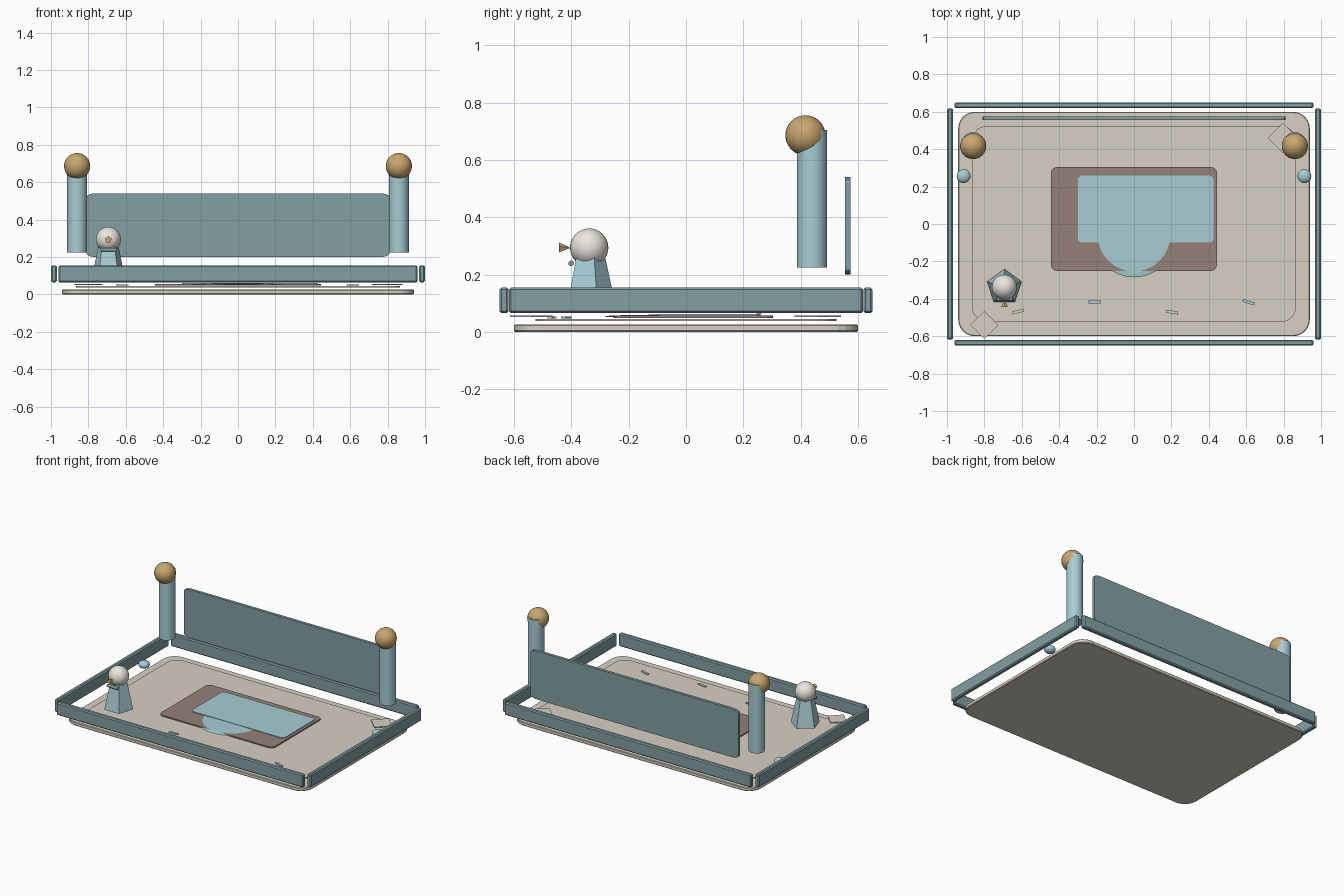
import bpy, bmesh
from math import pi, sin, cos, radians
from mathutils import Matrix, Vector

if "Cube" in bpy.data.objects:
    bpy.data.objects.remove(bpy.data.objects["Cube"])


def material(name, rgb):
    m = bpy.data.materials.new(name)
    m.diffuse_color = (*rgb, 1)
    m.use_nodes = True
    m.node_tree.nodes["Principled BSDF"].inputs["Base Color"].default_value = m.diffuse_color
    return m


SLATE = material("slate_blue", (0.23, 0.35, 0.37))
AQUA = material("aqua", (0.39, 0.61, 0.66))
STONE = material("stone", (0.68, 0.63, 0.55))
BROWN = material("brown", (0.30, 0.22, 0.19))
GOLD = material("gold", (0.58, 0.38, 0.16))
IVORY = material("ivory", (0.83, 0.79, 0.73))


def finish(name, bm, mat, matrix, smooth=False):
    me = bpy.data.meshes.new(name)
    bmesh.ops.recalc_face_normals(bm, faces=bm.faces[:])
    bm.to_mesh(me)
    bm.free()
    ob = bpy.data.objects.new(name, me)
    bpy.context.collection.objects.link(ob)
    ob.matrix_world = matrix
    me.materials.append(mat)
    if smooth:
        bpy.context.view_layer.objects.active = ob
        bpy.ops.object.select_all(action='DESELECT')
        ob.select_set(True)
        bpy.ops.object.shade_smooth_by_angle(angle=radians(35))
    return ob


def bevel(ob, width, segments=1):
    b = ob.modifiers.new("bevel", 'BEVEL')
    b.width = width
    b.segments = segments
    b.limit_method = 'ANGLE'
    b.angle_limit = radians(50)


def box(name, loc, size, mat, rot=0, edge=0.0):
    bm = bmesh.new()
    bmesh.ops.create_cube(bm, size=1)
    bmesh.ops.scale(bm, vec=size, verts=bm.verts)
    ob = finish(name, bm, mat, Matrix.Translation(loc) @ Matrix.Rotation(radians(rot), 4, 'Z'))
    if edge:
        bevel(ob, edge)
    return ob


def plate(name, loc, size, corner, mat, edge=0.0, upright=False, steps=6):
    """Slab with rounded (elliptical) corners, centred on loc."""
    bm = bmesh.new()
    hx, hy, hz = (s / 2 for s in size)
    rx, ry = corner
    ring = []
    for q, (sx, sy) in enumerate(((1, 1), (-1, 1), (-1, -1), (1, -1))):
        for i in range(steps + 1):
            a = pi / 2 * (q + i / steps)
            ring.append(bm.verts.new((sx * (hx - rx) + rx * cos(a), sy * (hy - ry) + ry * sin(a), -hz)))
    face = bm.faces.new(ring)
    out = bmesh.ops.extrude_face_region(bm, geom=[face], use_keep_orig=True)
    up = [g for g in out["geom"] if isinstance(g, bmesh.types.BMVert)]
    bmesh.ops.translate(bm, vec=(0, 0, 2 * hz), verts=up)
    m = Matrix.Translation(loc)
    if upright:
        m = m @ Matrix.Rotation(pi / 2, 4, 'X')
    ob = finish(name, bm, mat, m)
    if edge:
        bevel(ob, edge)
    return ob


def ball(name, loc, radii, mat):
    bm = bmesh.new()
    bmesh.ops.create_uvsphere(bm, u_segments=32, v_segments=16, radius=1)
    bmesh.ops.scale(bm, vec=radii, verts=bm.verts)
    return finish(name, bm, mat, Matrix.Translation(loc), True)


def cone(name, a, b, r1, r2, mat, sides=32, turn=0, smooth=True):
    """Cone or cylinder from point a to point b."""
    a, b = Vector(a), Vector(b)
    bm = bmesh.new()
    bmesh.ops.create_cone(bm, cap_ends=True, segments=sides, radius1=r1, radius2=r2,
                          depth=(b - a).length)
    rot = (b - a).to_track_quat('Z', 'Y').to_matrix().to_4x4()
    m = Matrix.Translation((a + b) / 2) @ rot @ Matrix.Rotation(turn, 4, 'Z')
    return finish(name, bm, mat, m, smooth)


# Floor slab and inlaid panel
plate("base_slab", (0, 0, 0.013), (1.88, 1.2, 0.026), (0.09, 0.09), STONE, 0.004)
plate("floor_panel", (0, 0, 0.041), (1.73, 1.05, 0.006), (0.08, 0.08), STONE)

# Mat, puddle and cloth
plate("mat", (0, 0.027, 0.053), (0.89, 0.555, 0.008), (0.035, 0.035), BROWN)
ball("puddle", (0, -0.06, 0.054), (0.225, 0.225, 0.006), AQUA)
plate("cloth", (0.063, 0.08, 0.059), (0.725, 0.36, 0.006), (0.025, 0.025), AQUA)

# Border rails
for s, end, side in ((-1, "front", "left"), (1, "back", "right")):
    box(end + "_rail", (0, s * 0.635, 0.11), (1.92, 0.031, 0.09), SLATE, edge=0.007)
    box(side + "_rail", (s * 0.984, 0, 0.11), (0.031, 1.235, 0.09), SLATE, edge=0.007)

# Back panel
plate("back_panel", (0, 0.565, 0.37), (1.62, 0.02, 0.34)[::2] + (0.02,), (0.045, 0.02), SLATE,
      upright=True, steps=3)

# Posts with globes, and side buttons
for s, side in ((-1, "left"), (1, "right")):
    x = s * 0.86
    cone(side + "_post", (x, 0.44, 0.225), (x, 0.44, 0.705), 0.053, 0.053, AQUA)
    ball(side + "_globe", (x, 0.417, 0.686), (0.07, 0.07, 0.07), GOLD)
    ball(side + "_button", (s * 0.911, 0.256, 0.09), (0.037, 0.037, 0.026), AQUA)

# Small figure: five-sided body, head, beak and collar bar
fx, fy = -0.693, -0.338
cone("figure_body", (fx, fy, 0.07), (fx, fy, 0.265), 0.097, 0.055, AQUA, 5, 0, False)
body = bpy.data.objects["figure_body"]
body.matrix_world = Matrix.Translation((fx, fy, 0.1675)) @ Matrix.Rotation(
    pi / 2 - max((Vector((1, 0)).angle_signed(v.co.xy) * -1 for v in body.data.vertices),
                 key=lambda t: -abs(t - pi / 2)), 4, 'Z')
ball("figure_head", (fx, fy, 0.294), (0.067, 0.067, 0.067), IVORY)
cone("figure_beak", (fx, -0.443, 0.293), (fx, -0.403, 0.293), 0.019, 0.0, GOLD, 5, 0, False)
cone("figure_collar", (fx - 0.043, -0.401, 0.239), (fx + 0.043, -0.401, 0.239), 0.01, 0.01, SLATE, 12)

# Diamond tiles near two corners
for i, (x, y, d) in enumerate(((-0.8, -0.54, 0.105), (0.797, 0.46, 0.115))):
    box("corner_tile_%d" % (i + 1), (x, y, 0.054), (d, d, 0.005), STONE, 45)

# Scattered strips along the front
for i, (x, y, r, m) in enumerate(((-0.62, -0.468, 14, STONE), (-0.21, -0.417, 2, AQUA),
                                  (0.203, -0.471, -8, STONE), (0.613, -0.418, -18, AQUA))):
    box("strip_%d" % (i + 1), (x, y, 0.05), (0.065, 0.016, 0.006), m, r)
